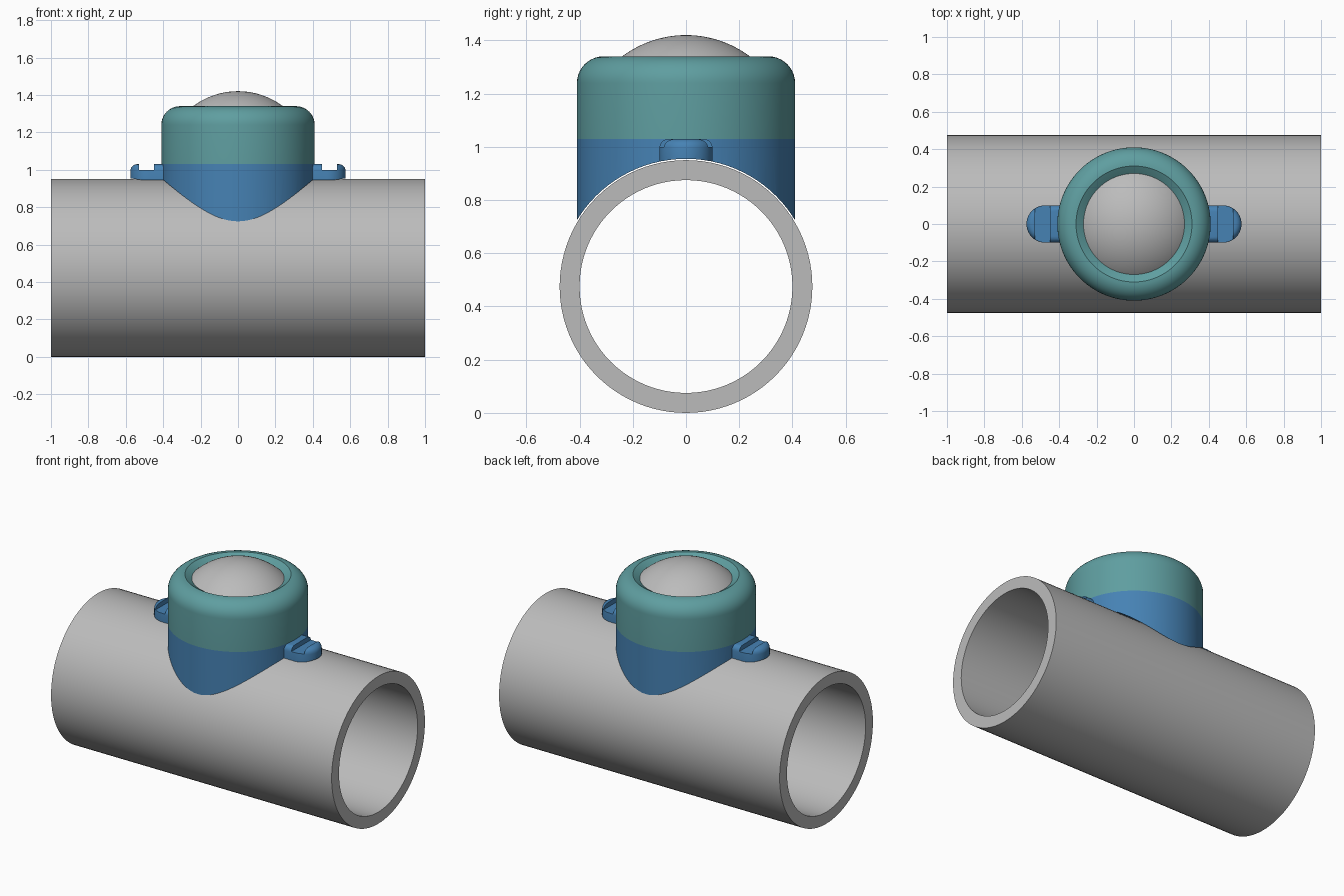
import bpy, bmesh, math
from mathutils import Matrix, Vector

if "Cube" in bpy.data.objects:
    bpy.data.objects.remove(bpy.data.objects["Cube"], do_unlink=True)

PIPE_R, BORE_R, SADDLE_R = 0.475, 0.40, 0.48
BODY_R, JOINT_Z, TOP_Z = 0.41, 1.03, 1.34
SEGMENTS = 96


def make_material(name, color):
    mat = bpy.data.materials.new(name)
    mat.use_nodes = True
    mat.diffuse_color = (*color, 1)
    mat.node_tree.nodes["Principled BSDF"].inputs["Base Color"].default_value = (*color, 1)
    return mat


grey = make_material("pipe grey", (0.5, 0.5, 0.5))
blue = make_material("steel blue", (0.061, 0.223, 0.456))
teal = make_material("muted teal", (0.114, 0.342, 0.352))


def make_object(name, bm, mat=None):
    bmesh.ops.recalc_face_normals(bm, faces=bm.faces)
    mesh = bpy.data.meshes.new(name)
    bm.to_mesh(mesh)
    bm.free()
    obj = bpy.data.objects.new(name, mesh)
    bpy.context.collection.objects.link(obj)
    if mat:
        mesh.materials.append(mat)
    return obj


def lathe(name, profile, mat=None, closed=True, matrix=None):
    """Revolve (radius, height) points about the z axis."""
    bm = bmesh.new()
    verts = [bm.verts.new((r, 0, z)) for r, z in profile]
    edges = [bm.edges.new(pair) for pair in zip(verts, verts[1:])]
    if closed:
        edges.append(bm.edges.new((verts[-1], verts[0])))
    bmesh.ops.spin(bm, geom=verts + edges, cent=(0, 0, 0), axis=(0, 0, 1),
                   angle=math.tau, steps=SEGMENTS, use_duplicate=False)
    bmesh.ops.remove_doubles(bm, verts=bm.verts, dist=1e-5)
    if matrix:
        bm.transform(matrix)
    return make_object(name, bm, mat)


def box(name, low, high):
    low, high = Vector(low), Vector(high)
    bm = bmesh.new()
    bmesh.ops.create_cube(bm, size=1)
    bm.transform(Matrix.Translation((low + high) / 2) @ Matrix.Diagonal((*(high - low), 1)))
    return make_object(name, bm)


def activate(obj):
    bpy.ops.object.select_all(action="DESELECT")
    obj.select_set(True)
    bpy.context.view_layer.objects.active = obj


def cut(obj, cutter):
    mod = obj.modifiers.new("cut", "BOOLEAN")
    mod.operation = "DIFFERENCE"
    mod.solver = "EXACT"
    mod.object = cutter
    activate(obj)
    bpy.ops.object.modifier_apply(modifier=mod.name)


def smooth(obj):
    activate(obj)
    bpy.ops.object.shade_smooth_by_angle(angle=math.radians(30))


def arc(cx, cz, radius, start, end, steps):
    angles = [math.radians(start + (end - start) * i / steps) for i in range(steps + 1)]
    return [(cx + radius * math.cos(a), cz + radius * math.sin(a)) for a in angles]


# Main pipe along x
along_x = Matrix.Translation((0, 0, PIPE_R)) @ Matrix.Rotation(math.pi / 2, 4, "Y")
pipe = lathe("main_pipe", [(BORE_R, -1), (PIPE_R, -1), (PIPE_R, 1), (BORE_R, 1)],
             grey, matrix=along_x)

# Cutter that shapes everything resting on the pipe
saddle_cutter = lathe("saddle_cutter", [(0, -1.2), (SADDLE_R, -1.2), (SADDLE_R, 1.2), (0, 1.2)],
                      closed=False, matrix=along_x)
saddle_cutter.hide_render = True

# Saddle body
body = lathe("saddle_body", [(0, 0.5), (BODY_R, 0.5), (BODY_R, JOINT_Z), (0, JOINT_Z)],
             blue, closed=False)
cut(body, saddle_cutter)

# Cap ring with rounded shoulder and sloping inner lip
fillet = 0.1
cap = lathe("cap_ring",
            [(0.24, JOINT_Z), (BODY_R, JOINT_Z)]
            + arc(BODY_R - fillet, TOP_Z - fillet, fillet, 0, 90, 10)
            + [(0.27, 1.315), (0.24, 1.29)], teal)

# Dome inside the cap opening
dome = lathe("dome", arc(0, 1.02, 0.4, 42, 90, 16) + [(0, 1.28)], grey)


def make_tab(name, side):
    """Rounded lug with a strap slot across its top."""
    half, centre = 0.10, 0.475
    outline = [(0.36, -half)] + arc(centre, 0, half, -90, 90, 20) + [(0.36, half)]
    bm = bmesh.new()
    base = bm.faces.new([bm.verts.new((x, y, 0.88)) for x, y in outline])
    grown = bmesh.ops.extrude_face_region(bm, geom=[base])["geom"]
    top_verts = [v for v in grown if isinstance(v, bmesh.types.BMVert)]
    bmesh.ops.translate(bm, verts=top_verts, vec=(0, 0, JOINT_Z - 0.88))
    rim = [e for e in bm.edges if all(v in top_verts for v in e.verts)]
    bmesh.ops.bevel(bm, geom=rim, offset=0.035, offset_type="OFFSET",
                    segments=5, profile=0.5, affect="EDGES")
    bm.transform(Matrix.Diagonal((side, 1, 1, 1)))
    tab = make_object(name, bm, blue)
    xs = sorted((0.45 * side, 0.53 * side))
    slot = box("slot_cutter", (xs[0], -0.2, 1.0), (xs[1], 0.2, 1.2))
    cut(tab, slot)
    bpy.data.objects.remove(slot, do_unlink=True)
    cut(tab, saddle_cutter)
    return tab


tabs = [make_tab("left_tab", 1), make_tab("right_tab", -1)]
bpy.data.objects.remove(saddle_cutter, do_unlink=True)

for part in [pipe, body, cap, dome] + tabs:
    smooth(part)
